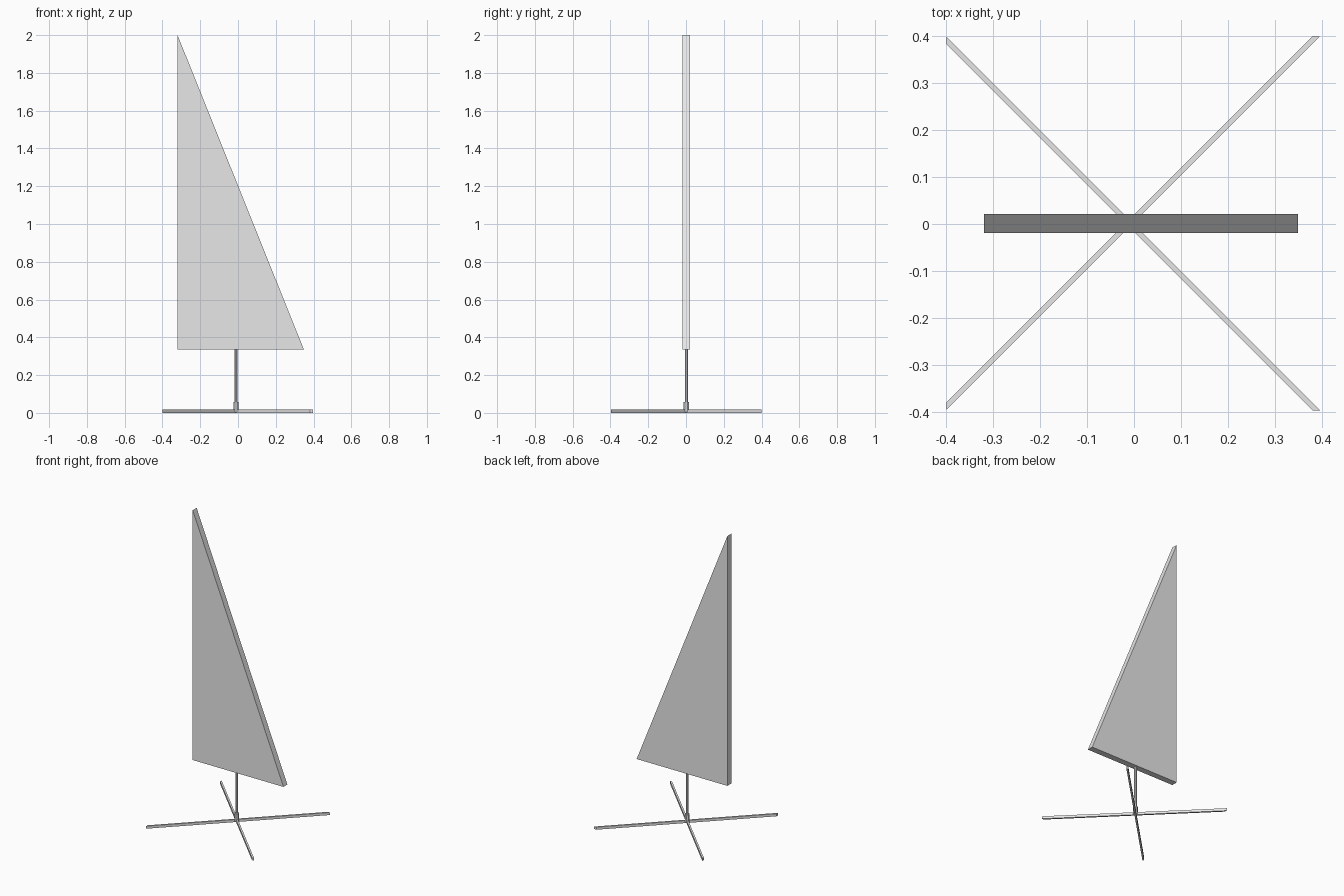
import bpy, bmesh, math

if "Cube" in bpy.data.objects:
    bpy.data.objects.remove(bpy.data.objects["Cube"])

grey = bpy.data.materials.new("light grey")
grey.use_nodes = True
colour = (0.8, 0.8, 0.8, 1)
grey.diffuse_color = colour
grey.node_tree.nodes["Principled BSDF"].inputs["Base Color"].default_value = colour

CX, CY = -0.01, 0.0015  # axis of the stand


def prism(name, outline, depth):
    """Extrude a flat 3D outline along the depth vector."""
    bm = bmesh.new()
    face = bm.faces.new([bm.verts.new(p) for p in outline])
    top = bmesh.ops.extrude_face_region(bm, geom=[face], use_keep_orig=True)
    moved = [v for v in top["geom"] if isinstance(v, bmesh.types.BMVert)]
    bmesh.ops.translate(bm, verts=moved, vec=depth)
    bmesh.ops.recalc_face_normals(bm, faces=bm.faces)
    mesh = bpy.data.meshes.new(name)
    bm.to_mesh(mesh)
    bm.free()
    obj = bpy.data.objects.new(name, mesh)
    bpy.context.collection.objects.link(obj)
    mesh.materials.append(grey)
    return obj


def post(name, radius, z0, z1, sides=8):
    """Upright faceted post on the stand axis."""
    ring = [(CX + radius * math.cos((i + 0.5) * math.tau / sides),
             CY + radius * math.sin((i + 0.5) * math.tau / sides), z0)
            for i in range(sides)]
    return prism(name, ring, (0, 0, z1 - z0))


# Triangular sail panel
prism("sail_panel", [(-0.32, -0.0195, 0.335), (0.349, -0.0195, 0.335), (-0.32, -0.0195, 2.0)],
      (0, 0.041, 0))

# Pole and the hub that holds it
post("pole", 0.0085, 0.01, 0.34)
post("hub", 0.015, 0.004, 0.058)

# Four diagonal feet: left pair cut square to y, right pair cut square to x
H = 0.008
for side, sx in (("left", 1), ("right", -1)):
    for end, sy in (("front", -1), ("back", 1)):
        if sx > 0:
            ex, ey, dx, dy = 0.3885, CY + sy * 0.3985, H, 0
        else:
            ex, ey, dx, dy = -0.4, CY + sy * 0.39, 0, H
        prism(f"foot_{end}_{side}",
              [(CX - dx, CY - dy, 0), (CX + dx, CY + dy, 0),
               (ex + dx, ey + dy, 0), (ex - dx, ey - dy, 0)],
              (0, 0, 0.017))
